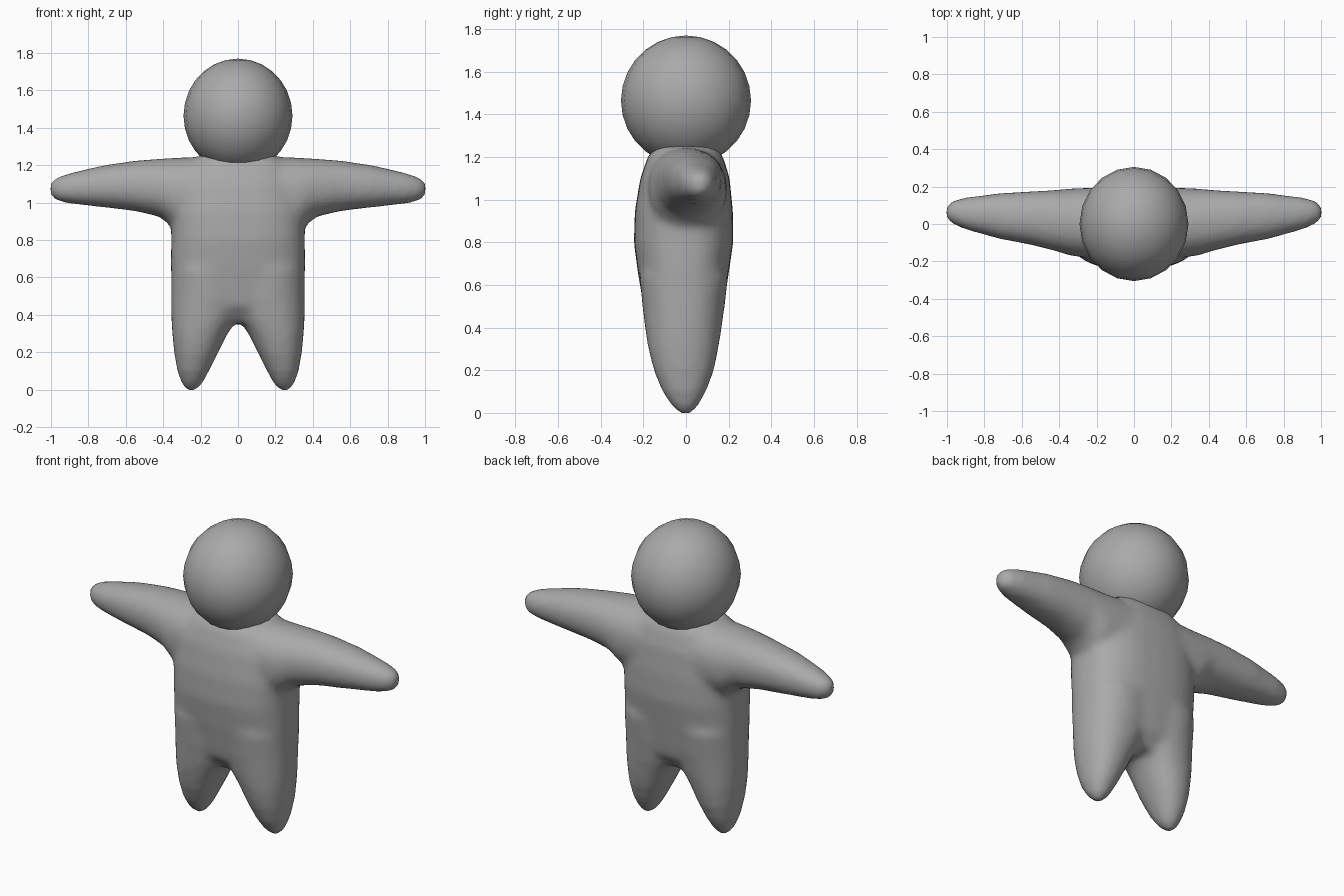
import bpy, bmesh, math
from mathutils import Vector

if "Cube" in bpy.data.objects:
    bpy.data.objects.remove(bpy.data.objects["Cube"])

grey = bpy.data.materials.new("plain grey")
grey.diffuse_color = (0.4, 0.4, 0.4, 1)
grey.use_nodes = True
grey.node_tree.nodes["Principled BSDF"].inputs["Base Color"].default_value = grey.diffuse_color


def loft(bm, rings, axis, power=2.4, n=28):
    """Skin rounded cross-sections: (position, u min, u max, v min, v max)."""
    loops = []
    for p, u0, u1, v0, v1 in rings:
        loop = []
        for i in range(n):
            a = 2 * math.pi * i / n
            c, s = math.cos(a), math.sin(a)
            u = (u0 + u1) / 2 + (u1 - u0) / 2 * math.copysign(abs(c) ** (2 / power), c)
            v = (v0 + v1) / 2 + (v1 - v0) / 2 * math.copysign(abs(s) ** (2 / power), s)
            loop.append(bm.verts.new((u, v, p) if axis == "z" else (p, v, u)))
        loops.append(loop)
    for a, b in zip(loops, loops[1:]):
        for i in range(n):
            j = (i + 1) % n
            bm.faces.new((a[i], a[j], b[j], b[i]))
    bm.faces.new(loops[0][::-1])
    bm.faces.new(loops[-1])


torso = [(0.36, -0.22, 0.22, -0.12, 0.11), (0.45, -0.34, 0.34, -0.19, 0.17),
         (0.65, -0.36, 0.36, -0.225, 0.20), (0.80, -0.358, 0.358, -0.245, 0.222),
         (0.95, -0.36, 0.36, -0.24, 0.22), (1.10, -0.34, 0.34, -0.215, 0.205),
         (1.20, -0.28, 0.28, -0.18, 0.175), (1.255, -0.20, 0.20, -0.14, 0.14)]
leg = [(-0.005, 0.225, 0.275, -0.025, 0.02), (0.03, 0.192, 0.30, -0.065, 0.055),
       (0.10, 0.155, 0.325, -0.112, 0.095), (0.20, 0.105, 0.342, -0.152, 0.132),
       (0.30, 0.055, 0.352, -0.177, 0.152), (0.38, 0.0, 0.357, -0.19, 0.165),
       (0.50, -0.05, 0.358, -0.205, 0.182), (0.65, -0.05, 0.358, -0.22, 0.20)]
arm = [(0.10, 0.84, 1.25, -0.20, 0.20), (0.34, 0.86, 1.24, -0.17, 0.19),
       (0.42, 0.925, 1.235, -0.145, 0.182), (0.55, 0.955, 1.225, -0.112, 0.175),
       (0.72, 0.975, 1.20, -0.08, 0.165), (0.90, 0.995, 1.158, -0.03, 0.142),
       (0.97, 1.01, 1.135, 0.0, 0.125), (1.003, 1.04, 1.11, 0.03, 0.095)]

# Body: torso, legs and arms fused into one soft skin
bm = bmesh.new()
loft(bm, torso, "z", 2.6)
for side in (1, -1):
    loft(bm, [(z, side * a, side * b, c, d) for z, a, b, c, d in leg], "z", 2.2)
    loft(bm, [(side * x, a, b, c, d) for x, a, b, c, d in arm], "x", 2.2)
bmesh.ops.recalc_face_normals(bm, faces=bm.faces)
mesh = bpy.data.meshes.new("body")
bm.to_mesh(mesh)
bm.free()
body = bpy.data.objects.new("body", mesh)
bpy.context.collection.objects.link(body)
mesh.materials.append(grey)
remesh = body.modifiers.new("fuse", "REMESH")
remesh.mode = "VOXEL"
remesh.voxel_size = 0.02
remesh.use_smooth_shade = True
soften = body.modifiers.new("soften", "SMOOTH")
soften.factor = 0.5
soften.iterations = 8

# Head: round ball sunk into the shoulders
bpy.ops.mesh.primitive_uv_sphere_add(segments=20, ring_count=14, radius=0.305,
                                     location=(0, 0, 1.465))
head = bpy.context.object
head.name = "head"
head.scale.x = 0.955
head.data.materials.append(grey)
bpy.ops.object.shade_smooth()
